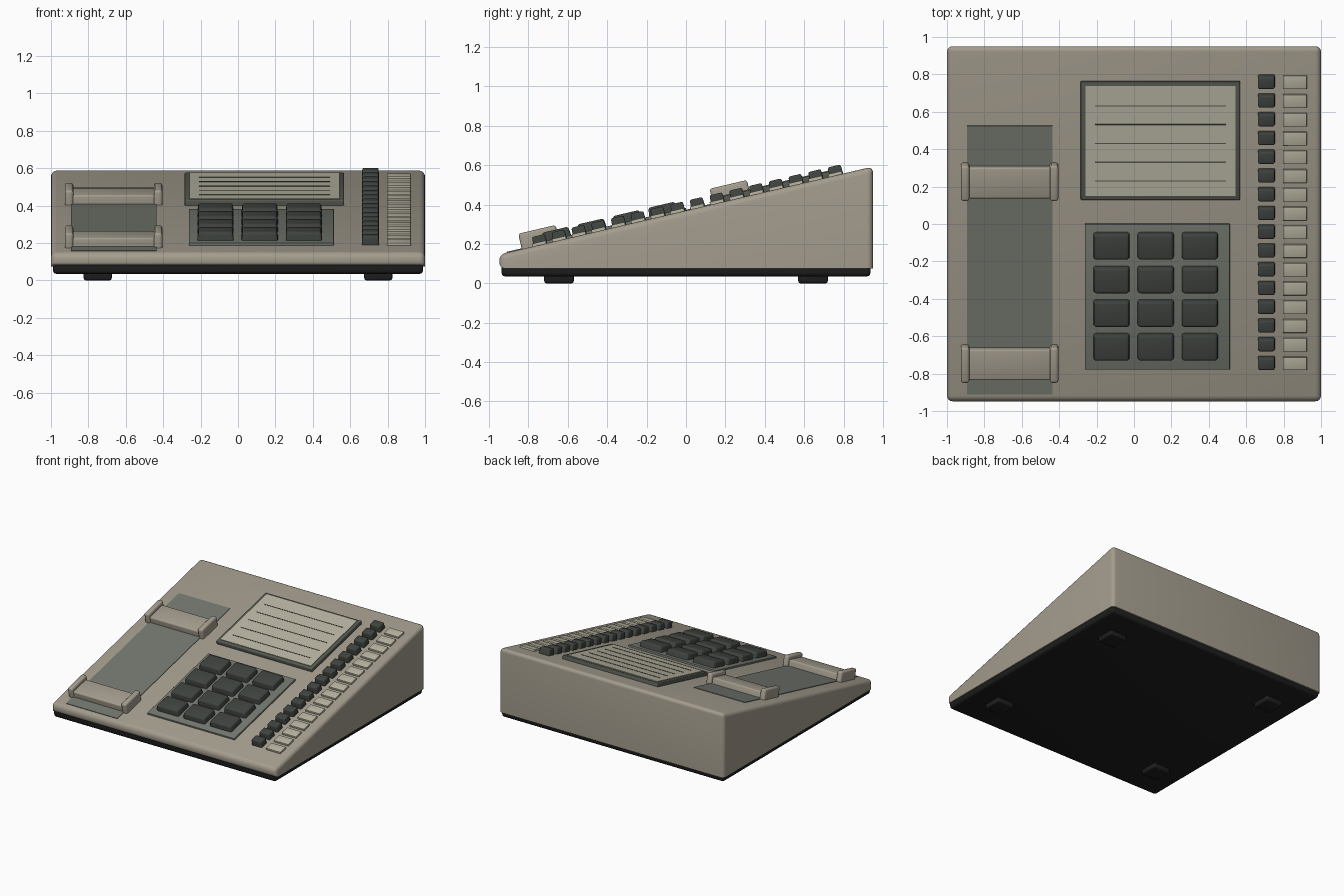
import bpy
import bmesh
import math
from mathutils import Matrix, Vector

default_cube = bpy.data.objects.get("Cube")
if default_cube:
    bpy.data.objects.remove(default_cube, do_unlink=True)

# Slope of the sloping top deck: z = DECK_Z + SLOPE * y
DECK_Z, SLOPE = 0.37, 0.235
TILT = math.atan(SLOPE)


def material(name, r, g, b):
    mat = bpy.data.materials.new(name)
    mat.use_nodes = True
    mat.diffuse_color = (r, g, b, 1)
    shader = mat.node_tree.nodes["Principled BSDF"]
    shader.inputs["Base Color"].default_value = (r, g, b, 1)
    shader.inputs["Roughness"].default_value = 0.6
    return mat


CASE = material("warm_grey_plastic", 0.37, 0.335, 0.27)
BLACK = material("black_rubber", 0.012, 0.013, 0.012)
DARK = material("dark_key", 0.05, 0.057, 0.05)
PANEL = material("green_grey_panel", 0.17, 0.185, 0.155)
FRAME = material("dark_frame", 0.09, 0.1, 0.08)
CREAM = material("cream_panel", 0.48, 0.46, 0.36)


def finish(name, bm, mat, matrix=None):
    mesh = bpy.data.meshes.new(name)
    bmesh.ops.recalc_face_normals(bm, faces=bm.faces)
    bm.to_mesh(mesh)
    bm.free()
    mesh.materials.append(mat)
    obj = bpy.data.objects.new(name, mesh)
    bpy.context.collection.objects.link(obj)
    if matrix:
        obj.matrix_world = matrix
    bpy.ops.object.select_all(action="DESELECT")
    obj.select_set(True)
    bpy.context.view_layer.objects.active = obj
    bpy.ops.object.shade_smooth_by_angle(angle=math.radians(35))
    return obj


def box_mesh(size, bevel=0, taper=0):
    # Box standing on z = 0, with an optional inset of the top face
    bm = bmesh.new()
    bmesh.ops.create_cube(bm, size=1)
    for v in bm.verts:
        inset = taper if v.co.z > 0 else 0
        v.co.x *= size[0] - 2 * inset
        v.co.y *= size[1] - 2 * inset
        v.co.z = (v.co.z + 0.5) * size[2]
    if bevel:
        edges = [e for e in bm.edges if any(v.co.z > 0.001 for v in e.verts)]
        bmesh.ops.bevel(bm, geom=edges, offset=bevel, segments=3,
                        profile=0.5, affect="EDGES", clamp_overlap=True)
    return bm


def deck_box(name, x, y, w, d, h, mat, bevel=0, taper=0):
    # Place a box on the sloping deck; y and d are measured in plan
    y += h * math.sin(TILT) * 0.6
    bm = box_mesh((w, d / math.cos(TILT), h), bevel, taper)
    place = Matrix.Translation((x, y, DECK_Z + SLOPE * y)) @ Matrix.Rotation(TILT, 4, "X")
    return finish(name, bm, mat, place)


# Wedge-shaped case, extruded from its side profile
def build_case():
    back, front, bottom = 0.95, -0.948, 0.075
    profile = [(front, bottom), (back, bottom),
               (back, DECK_Z + SLOPE * back), (front, DECK_Z + SLOPE * front)]
    bm = bmesh.new()
    face = bm.faces.new([bm.verts.new((-1, y, z)) for y, z in profile])
    extruded = bmesh.ops.extrude_face_region(bm, geom=[face])["geom"]
    moved = [v for v in extruded if isinstance(v, bmesh.types.BMVert)]
    bmesh.ops.translate(bm, verts=moved, vec=Vector((2, 0, 0)))
    edges = [e for e in bm.edges
             if not all(v.co.z < bottom + 0.01 for v in e.verts)
             or all(v.co.y < 0 for v in e.verts)]
    bmesh.ops.bevel(bm, geom=edges, offset=0.03, segments=4, profile=0.5,
                    affect="EDGES", clamp_overlap=True)
    finish("case", bm, CASE)


build_case()

# Dark base tray, turned over so its rounded edge faces down
flip = Matrix.Translation((0, 0, 0.085)) @ Matrix.Rotation(math.pi, 4, "X")
finish("base_tray", box_mesh((1.98, 1.875, 0.05), 0.02), BLACK, flip)

# Four feet
for sx, side in ((1, "left"), (-1, "right")):
    for sy, end in ((-1, "front"), (1, "back")):
        place = Matrix.Translation((sx * 0.75, sy * 0.645, 0.045)) @ Matrix.Rotation(math.pi, 4, "X")
        finish(f"foot_{end}_{side}", box_mesh((0.15, 0.15, 0.045), 0.012), BLACK, place)

# Handset bay with two cradles
BAY_X = -0.665
deck_box("handset_bay", BAY_X, -0.193, 0.456, 1.437, 0.004, PANEL)
for y, label in ((0.222, "back"), (-0.75, "front")):
    deck_box(f"cradle_bar_{label}", BAY_X, y, 0.44, 0.165, 0.052, CASE, 0.01)
    for sx, side in ((1, "left"), (-1, "right")):
        deck_box(f"cradle_end_{label}_{side}", BAY_X + sx * 0.238, y,
                 0.045, 0.19, 0.08, CASE, 0.014)

# Directory card in its frame, with ruled lines
deck_box("card_frame", 0.141, 0.446, 0.852, 0.632, 0.028, FRAME, 0.006)
deck_box("card", 0.141, 0.446, 0.803, 0.587, 0.032, CREAM)
for i in range(5):
    deck_box(f"card_line_{i + 1}", 0.141, 0.633 - i * 0.1, 0.7, 0.006, 0.034, FRAME)

# Keypad plate and its keys
deck_box("keypad_plate", 0.125, -0.389, 0.775, 0.778, 0.013, PANEL, 0.003)
for row in range(4):
    for col in range(3):
        deck_box(f"key_{row + 1}_{col + 1}", -0.12 + col * 0.236, -0.12 - row * 0.18,
                 0.196, 0.145, 0.057, DARK, 0.012, 0.006)

# Column of speed-dial buttons with label strips
for i in range(16):
    y = 0.757 - i * 0.1002
    deck_box(f"dial_button_{i + 1}", 0.708, y, 0.092, 0.07, 0.048, DARK, 0.009, 0.003)
    deck_box(f"dial_label_{i + 1}", 0.86, y, 0.128, 0.07, 0.015, CREAM, 0.002)
